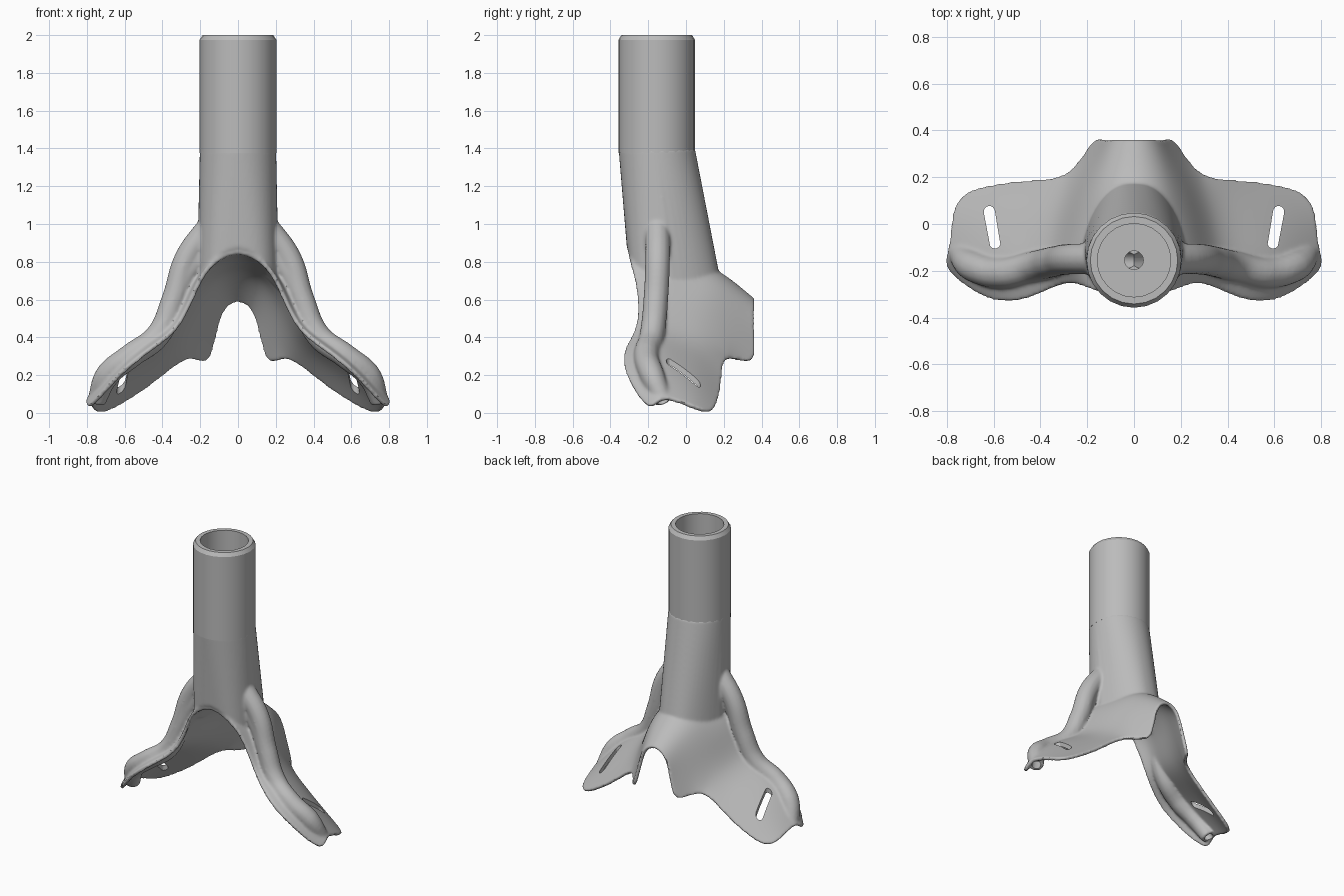
import bpy, bmesh, math
from mathutils import Vector

default = bpy.data.objects.get("Cube")
if default:
    bpy.data.objects.remove(default, do_unlink=True)

grey = bpy.data.materials.new("plain grey")
grey.use_nodes = True
grey.diffuse_color = (0.5, 0.5, 0.5, 1)
grey.node_tree.nodes["Principled BSDF"].inputs["Base Color"].default_value = (0.5, 0.5, 0.5, 1)


def make(name, verts, faces):
    mesh = bpy.data.meshes.new(name)
    mesh.from_pydata(verts, [], faces)
    mesh.materials.append(grey)
    obj = bpy.data.objects.new(name, mesh)
    bpy.context.collection.objects.link(obj)
    return obj


def select(*objs):
    bpy.ops.object.select_all(action='DESELECT')
    for o in objs:
        o.select_set(True)
    bpy.context.view_layer.objects.active = objs[0]


def loft(name, rings):
    """Skin equal-length rings and cap both ends."""
    n = len(rings[0])
    verts = [v for ring in rings for v in ring]
    faces = [(r * n + k, r * n + (k + 1) % n, (r + 1) * n + (k + 1) % n, (r + 1) * n + k)
             for r in range(len(rings) - 1) for k in range(n)]
    faces += [tuple(range(n))[::-1], tuple(range(len(verts) - n, len(verts)))]
    obj = make(name, verts, faces)
    bm = bmesh.new()
    bm.from_mesh(obj.data)
    bmesh.ops.recalc_face_normals(bm, faces=bm.faces)
    bm.to_mesh(obj.data)
    bm.free()
    return obj


def circle(r, z, y=0.0, n=24):
    return [(r * math.cos(2 * math.pi * k / n), y + r * math.sin(2 * math.pi * k / n), z)
            for k in range(n)]


def rod(name, start, end, r):
    """Round bar between two points."""
    start, end = Vector(start), Vector(end)
    obj = loft(name, [circle(r, 0), circle(r, (end - start).length)])
    obj.location = start
    obj.rotation_euler = (end - start).to_track_quat('Z', 'Y').to_euler()
    return obj


def pipe(name, path, side, radius, taper):
    """Smooth round bar along a path."""
    curve = bpy.data.curves.new(name, 'CURVE')
    curve.dimensions = '3D'
    curve.bevel_depth, curve.bevel_resolution = radius, 5
    curve.use_fill_caps = True
    spline = curve.splines.new('BEZIER')
    spline.bezier_points.add(len(path) - 1)
    for point, (x, y, z) in zip(spline.bezier_points, path):
        point.co = (side * x, y, z)
        point.handle_left_type = point.handle_right_type = 'AUTO'
    spline.bezier_points[-1].radius = taper
    obj = bpy.data.objects.new(name, curve)
    bpy.context.collection.objects.link(obj)
    return obj


AXIS_Y = -0.155

# Saddle sheet: right half of each cross-section, front row to back row
rows = [
    [(0, -.31, .865), (.14, -.30, .79), (.21, -.25, .66), (.30, -.24, .43),
     (.47, -.335, .32), (.63, -.32, .19), (.79, -.19, -.01)],
    [(0, -.15, .84), (.14, -.15, .78), (.25, -.15, .66), (.34, -.17, .45),
     (.47, -.20, .37), (.63, -.20, .27), (.79, -.14, .07)],
    [(0, -.06, .82), (.14, -.06, .76), (.24, -.06, .63), (.32, -.07, .42),
     (.46, -.08, .33), (.61, -.09, .24), (.77, -.07, .06)],
    [(0, .05, .79), (.14, .05, .73), (.23, .05, .58), (.30, .05, .38),
     (.45, .05, .27), (.61, .05, .15), (.77, .03, .02)],
    [(0, .17, .75), (.12, .17, .71), (.19, .17, .55), (.25, .185, .32),
     (.42, .18, .17), (.58, .16, .06), (.73, .13, -.02)],
    [(0, .35, .60), (.08, .35, .55), (.115, .35, .40), (.155, .365, .23)],
]
verts, index, faces = [], {}, []
for i, row in enumerate(rows):
    last = len(row) - 1
    for j in range(-last, last + 1):
        x, y, z = row[abs(j)]
        index[i, j] = len(verts)
        verts.append((math.copysign(x, j), y, z))
for (i, j) in index:
    quad = [(i, j), (i, j + 1), (i + 1, j + 1), (i + 1, j)]
    if all(q in index for q in quad):
        faces.append([index[q] for q in quad])
saddle = make("saddle_body", verts, faces)
sub = saddle.modifiers.new("round", 'SUBSURF')
sub.levels = sub.render_levels = 3
sub.boundary_smooth = 'ALL'
shell = saddle.modifiers.new("thickness", 'SOLIDIFY')
shell.thickness, shell.offset = 0.024, 1


# Neck: round at the top, narrowing to the back where it lands on the saddle
def neck_ring(s, n=48):
    ring = []
    for k in range(n):
        a = 2 * math.pi * k / n
        c, d = math.cos(a), math.sin(a)
        back = max(0, math.copysign(abs(d) ** .75, d))
        x = s * .218 * math.copysign(abs(c) ** .75, c) * (1 - .3 * back)
        y = -.07 + s * .243 * math.copysign(abs(d) ** .75, d)
        ring.append((x, y, .87 - .25 * (y + .3) - 3.5 * x * x))
    return ring


neck = loft("neck", [circle(.202, 1.4, AXIS_Y, 48)] + [neck_ring(s) for s in (1, .7, .4, .1)])

# Raised ducts running down each leg, webbed to the neck
path = [(.14, -.15, 1.0), (.27, -.15, .82), (.34, -.16, .60), (.425, -.18, .41),
        (.57, -.21, .30), (.69, -.18, .20), (.75, -.12, .06)]
web = [(.15, -.155, .92), (.225, -.155, .80), (.28, -.16, .71), (.32, -.165, .6)]
ducts = []
for side in (1, -1):
    ducts += [pipe("duct", path, side, .066, .75), pipe("web", web, side, .05, 1)]

# Fuse saddle, neck and ducts into one blended skin
select(saddle, neck, *ducts)
bpy.ops.object.convert(target='MESH')
bpy.ops.object.join()
fuse = saddle.modifiers.new("fuse", 'REMESH')
fuse.mode, fuse.voxel_size = 'VOXEL', .009
blend = saddle.modifiers.new("blend", 'SMOOTH')
blend.factor, blend.iterations = .5, 8

# Cutters: central bore with its two branches, strap slots and duct outlets
cutters = [rod("bore_cutter", (0, AXIS_Y, 1.1), (0, AXIS_Y, 1.5), .04)]
for side in (1, -1):
    cutters.append(rod("branch_cutter", (0, AXIS_Y, 1.14), (side * .24, -.152, .86), .035))
    outline = [(x, y + math.copysign(.068, y)) for x, y, _ in circle(.024, 0, 0, 16)]
    slot = loft("slot_cutter", [[(x, y, z) for x, y in outline] for z in (-.2, .3)])
    slot.location = (side * .607, -.014, .17)
    slot.rotation_euler.z = -side * math.radians(10)
    end, before = (Vector((side * p[0], p[1], p[2])) for p in (path[-1], path[-2]))
    outlet = rod("outlet_cutter", before.lerp(end, .2), before.lerp(end, 1.8), .03)
    cutters += [slot, outlet]
for cutter in cutters:
    cutter.hide_render = True
    cut = saddle.modifiers.new(cutter.name, 'BOOLEAN')
    cut.operation, cut.object, cut.solver = 'DIFFERENCE', cutter, 'EXACT'
select(saddle)
bpy.ops.object.convert(target='MESH')
for cutter in cutters:
    bpy.data.objects.remove(cutter, do_unlink=True)
saddle.data.materials.clear()
saddle.data.materials.append(grey)
bpy.ops.object.shade_smooth_by_angle(angle=math.radians(40))

# Upper tube: chamfered rim, hollow cup and floor around the bore
profile = [(.203, 1.375), (.203, 1.975), (.187, 2), (.157, 2),
           (.157, 1.42), (.04, 1.42), (.04, 1.375)]
n = 24
verts = [v for r, z in profile for v in circle(r, z, AXIS_Y, n)]
m = len(profile)
faces = [(r * n + k, r * n + (k + 1) % n, (r + 1) % m * n + (k + 1) % n, (r + 1) % m * n + k)
         for r in range(m) for k in range(n)]
tube = make("upper_tube", verts, faces)
select(tube)
bpy.ops.object.shade_smooth_by_angle(angle=math.radians(30))
